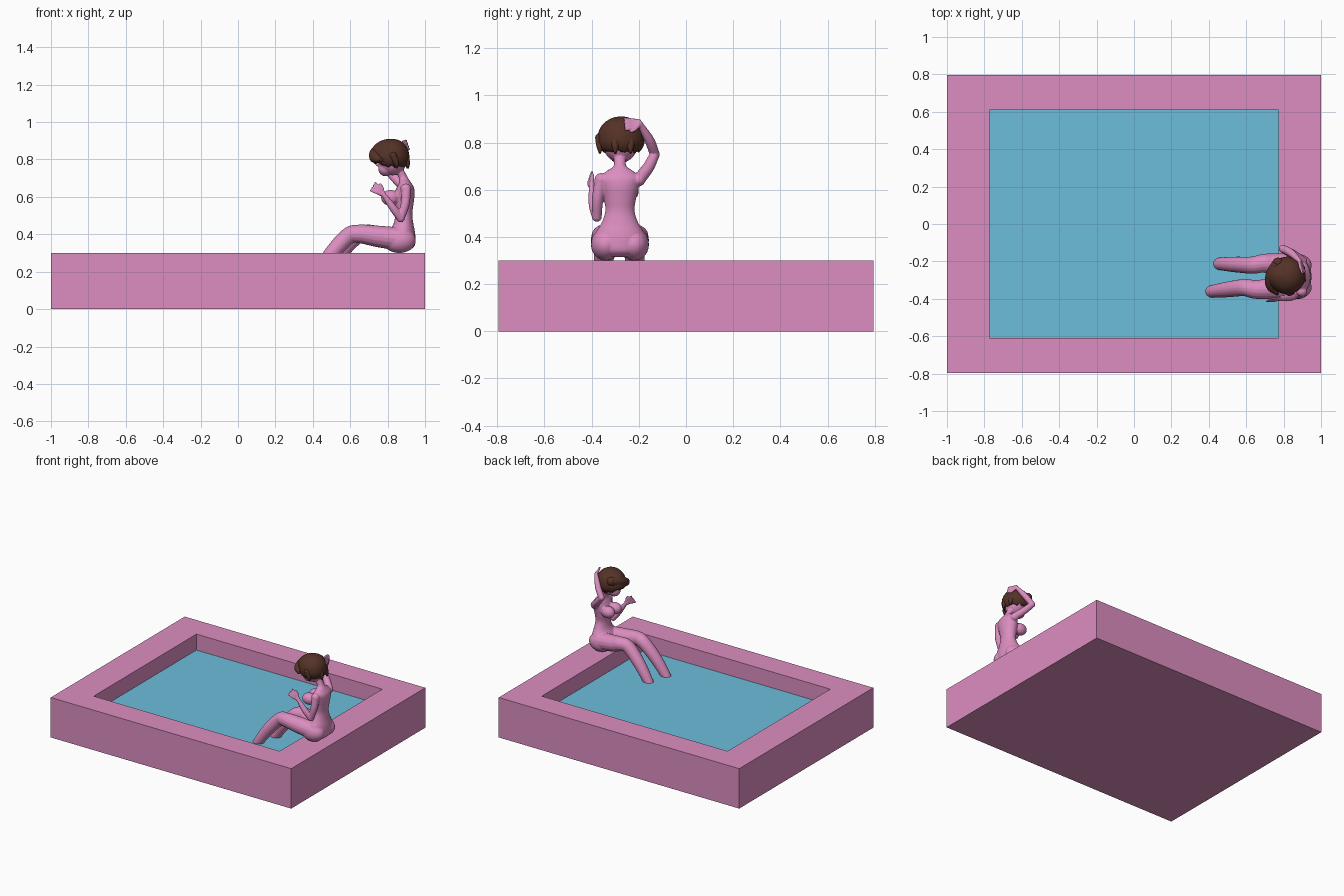
import bpy, bmesh, math
from math import sin, cos, pi
from mathutils import Vector, Matrix

old = bpy.data.objects.get("Cube")
if old:
    bpy.data.objects.remove(old)


def material(name, rgb):
    m = bpy.data.materials.new(name)
    m.use_nodes = True
    m.diffuse_color = (*rgb, 1)
    m.node_tree.nodes["Principled BSDF"].inputs["Base Color"].default_value = (*rgb, 1)
    return m


PINK = material("pink", (0.72, 0.27, 0.53))
WATER = material("water blue", (0.15, 0.51, 0.70))
BROWN = material("hair brown", (0.09, 0.032, 0.02))
MID = -0.28  # y of the figure's centre line


def make(name, bm, mat, smooth=False):
    bmesh.ops.recalc_face_normals(bm, faces=bm.faces)
    mesh = bpy.data.meshes.new(name)
    bm.to_mesh(mesh)
    bm.free()
    ob = bpy.data.objects.new(name, mesh)
    bpy.context.collection.objects.link(ob)
    mesh.materials.append(mat)
    for p in mesh.polygons:
        p.use_smooth = smooth
    return ob


def bridge(bm, rings, cap_start=True, cap_end=True):
    for a, b in zip(rings, rings[1:]):
        n = len(a)
        for i in range(n):
            j = (i + 1) % n
            bm.faces.new((a[i], a[j], b[j], b[i]))
    if cap_start:
        bm.faces.new(rings[0][::-1])
    if cap_end:
        bm.faces.new(rings[-1])


def ellipsoid(bm, centre, radii):
    mat = Matrix.Translation(centre) @ Matrix.Diagonal((*radii, 1))
    bmesh.ops.create_uvsphere(bm, u_segments=32, v_segments=20, radius=1, matrix=mat)


def spline(keys, steps=6):
    """Catmull-Rom interpolation of equal-length tuples."""
    k = [Vector(v) for v in keys]
    k = [2 * k[0] - k[1]] + k + [2 * k[-1] - k[-2]]
    out = []
    for a, b, c, d in zip(k, k[1:], k[2:], k[3:]):
        for s in range(steps):
            t = s / steps
            out.append(0.5 * (2 * b + (c - a) * t + (2 * a - 5 * b + 4 * c - d) * t * t
                              + (3 * b - a - 3 * c + d) * t ** 3))
    return out + [k[-2]]


def limb(bm, keys):
    """Round tapering tube through (x, y, z, radius) keys with rounded ends."""
    pts = spline(keys)
    pos = [Vector(p[:3]) for p in pts]
    along = (pos[-1] - pos[0]).normalized()
    ref = Vector((0, 1, 0)) if abs(along.y) < 0.75 else Vector((1, 0, 0))
    rings = []
    for i, p in enumerate(pts):
        t = (pos[min(i + 1, len(pos) - 1)] - pos[max(i - 1, 0)]).normalized()
        u = t.cross(ref).normalized()
        v = t.cross(u)
        rings.append([bm.verts.new(pos[i] + p[3] * (u * cos(a * pi / 8) + v * sin(a * pi / 8)))
                      for a in range(16)])
    bridge(bm, rings)
    for k in (keys[0], keys[-1]):
        ellipsoid(bm, k[:3], [k[3]] * 3)


def hand(bm, wrist, forward, across):
    """Flattened palm, four spread fingers and a thumb."""
    w, f, s = Vector(wrist), Vector(forward).normalized(), Vector(across).normalized()
    n = f.cross(s)
    for i in range(4):
        o = (i - 1.5) * 0.011
        a, b, c = w + s * o * 0.5, w + f * 0.03 + s * o, w + f * 0.065 + s * o * 1.5 + n * 0.006
        limb(bm, [(*a, 0.009), (*b, 0.008), (*c, 0.006)])
    limb(bm, [(*w, 0.009), (*(w + f * 0.02 + s * 0.024), 0.008), (*(w + f * 0.04 + s * 0.034), 0.006)])


# Pool basin: nested rectangles from the base up, over the rim and down inside
bm = bmesh.new()
rings = [[bm.verts.new((sx * x, sy * y, z)) for sx, sy in ((-1, -1), (1, -1), (1, 1), (-1, 1))]
         for x, y, z in ((1, 0.796, 0), (1, 0.796, 0.3), (0.773, 0.61, 0.3), (0.773, 0.61, 0.03))]
bridge(bm, rings)
make("pool_basin", bm, PINK)

# Water surface
bm = bmesh.new()
bm.faces.new([bm.verts.new((sx * 0.773, sy * 0.61, 0.18))
              for sx, sy in ((-1, -1), (1, -1), (1, 1), (-1, 1))])
make("water", bm, WATER)

# Torso and neck: stations of (x, z, half depth, half width)
bm = bmesh.new()
torso = [(0.87, 0.315, 0.05, 0.07), (0.865, 0.34, 0.08, 0.105), (0.867, 0.38, 0.082, 0.118),
         (0.877, 0.42, 0.068, 0.102), (0.885, 0.46, 0.052, 0.078), (0.886, 0.51, 0.046, 0.062),
         (0.885, 0.56, 0.053, 0.068), (0.888, 0.61, 0.056, 0.08), (0.895, 0.65, 0.046, 0.086),
         (0.893, 0.677, 0.032, 0.06), (0.885, 0.70, 0.025, 0.028), (0.87, 0.73, 0.024, 0.025),
         (0.85, 0.77, 0.024, 0.025)]
rings = [[bm.verts.new((x + dx * cos(a * pi / 16), MID + dy * sin(a * pi / 16), z))
          for a in range(32)] for x, z, dx, dy in spline(torso)]
bridge(bm, rings)

# Seat, bust and shoulders, mirrored about the centre line
for s in (-1, 1):
    ellipsoid(bm, (0.862, MID + s * 0.06, 0.368), (0.088, 0.063, 0.068))
    ellipsoid(bm, (0.815, MID + s * 0.04, 0.595), (0.05, 0.04, 0.042))
    ellipsoid(bm, (0.897, MID + s * 0.08, 0.643), (0.03, 0.028, 0.028))

# Head, jaw, nose
ellipsoid(bm, (0.825, MID + 0.002, 0.8), (0.078, 0.076, 0.085))
ellipsoid(bm, (0.79, MID, 0.75), (0.04, 0.045, 0.04))
ellipsoid(bm, (0.747, MID, 0.775), (0.012, 0.009, 0.012))

# Legs over the rim with the feet under water
for side, shift, end_y in ((-1, 0, -0.36), (1, 0.042, -0.213)):
    y = MID + side * 0.06
    limb(bm, [(0.86, y, 0.375, 0.062), (0.74, y + side * 0.006, 0.39, 0.057),
              (0.65 + shift, y + side * 0.01, 0.402, 0.05), (0.59 + shift, y, 0.39, 0.046),
              (0.5 + shift, (y + end_y) / 2, 0.295, 0.042), (0.42 + shift, end_y, 0.18, 0.034),
              (0.38 + shift, end_y, 0.11, 0.024)])
    limb(bm, [(0.38 + shift, end_y, 0.1, 0.024), (0.31 + shift, end_y, 0.065, 0.018)])

# Left arm bent forward, right arm raised to the back of the head
limb(bm, [(0.9, -0.362, 0.64, 0.026), (0.893, -0.375, 0.56, 0.024), (0.87, -0.378, 0.485, 0.021)])
limb(bm, [(0.87, -0.378, 0.485, 0.021), (0.83, -0.392, 0.54, 0.021), (0.775, -0.4, 0.617, 0.012)])
hand(bm, (0.775, -0.4, 0.617), (-0.8, -0.18, 0.6), (0.5, 0.3, 0.8))
limb(bm, [(0.9, -0.2, 0.643, 0.027), (0.845, -0.16, 0.695, 0.025), (0.795, -0.132, 0.75, 0.021)])
limb(bm, [(0.795, -0.132, 0.75, 0.021), (0.84, -0.155, 0.81, 0.021), (0.885, -0.197, 0.883, 0.012)])
hand(bm, (0.885, -0.197, 0.883), (0.25, -0.95, -0.1), (0.3, 0.1, -0.9))

# Fuse the body parts into one soft skin
body = make("body", bm, PINK, True)
remesh = body.modifiers.new("fuse", 'REMESH')
remesh.mode = 'VOXEL'
remesh.voxel_size = 0.004
remesh.use_smooth_shade = True
soften = body.modifiers.new("soften", 'SMOOTH')
soften.factor = 0.5
soften.iterations = 5

# Hair cap with a jagged hem that rises over the face
bm = bmesh.new()
N, ROWS = 64, 16
rings = []
for r in range(1, ROWS + 1):
    ring = []
    for i in range(N):
        a = 2 * pi * i / N
        front = max(0, -cos(a)) ** 2
        hem = 2.35 - 0.42 * front + 0.07 * sin(9 * a) + 0.05 * sin(14 * a + 1)
        t = hem * r / ROWS
        flare = 1 + 0.12 * max(0, t - 1.5)
        ring.append(bm.verts.new((0.82 + (0.095 + 0.018 * front) * sin(t) * cos(a) * flare,
                                  MID + 0.005 + 0.099 * sin(t) * sin(a) * flare,
                                  0.823 + 0.088 * cos(t))))
    rings.append(ring)
bridge(bm, rings, True, False)
hair = make("hair", bm, BROWN, True)
thick = hair.modifiers.new("thickness", 'SOLIDIFY')
thick.thickness = 0.012

# Swept fringe and stray locks
bm = bmesh.new()
limb(bm, [(0.77, -0.21, 0.85, 0.03), (0.74, -0.27, 0.835, 0.035), (0.735, -0.33, 0.81, 0.03),
          (0.765, -0.372, 0.797, 0.01)])
for x, y in ((0.91, -0.3), (0.905, -0.235), (0.85, -0.365)):
    limb(bm, [(x - 0.02, y, 0.82, 0.02), (x - 0.005, y, 0.785, 0.015), (x, y, 0.757, 0.005)])
make("fringe", bm, BROWN, True)
